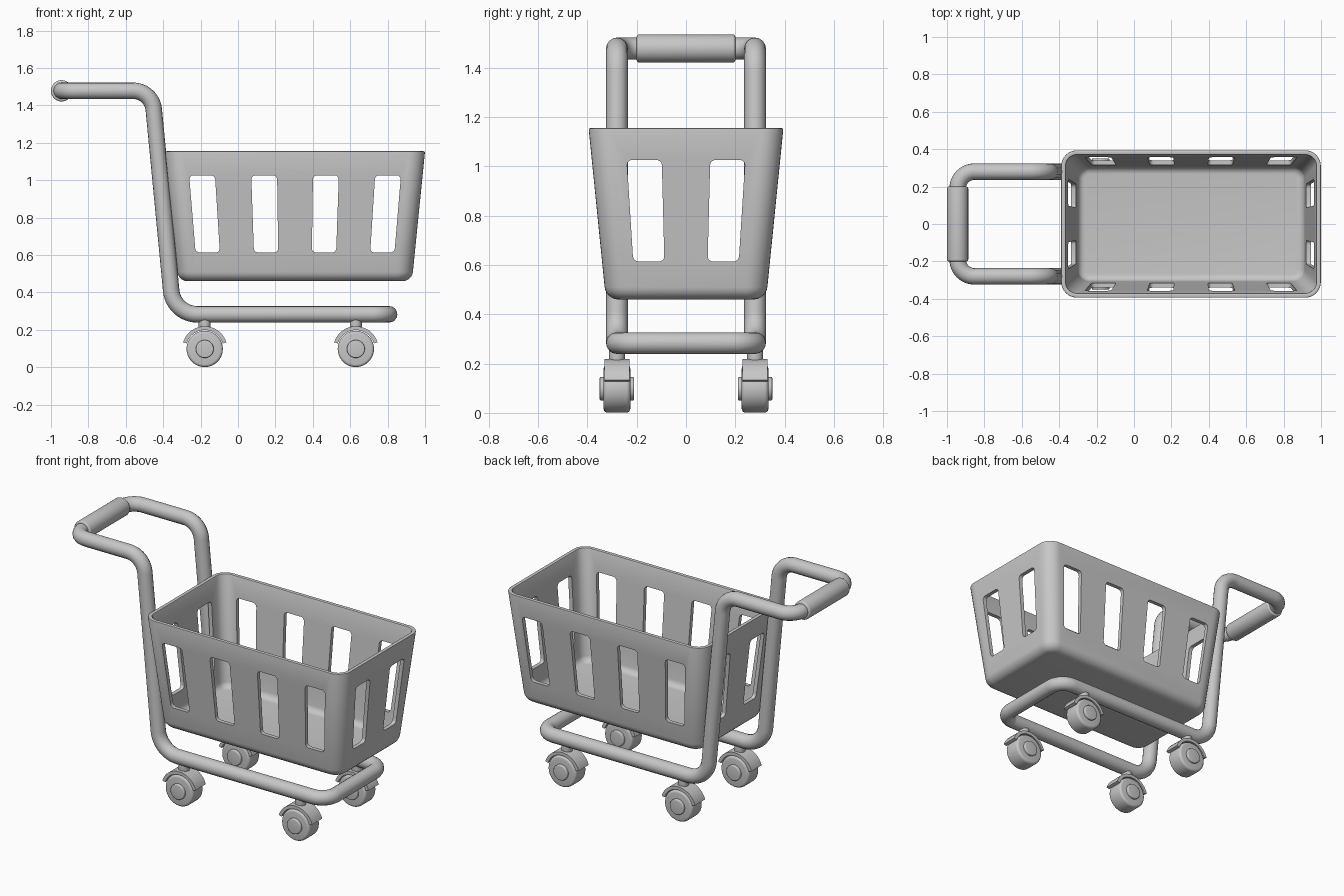
import bpy, bmesh, math
from mathutils import Vector

if "Cube" in bpy.data.objects:
    bpy.data.objects.remove(bpy.data.objects["Cube"])

grey = bpy.data.materials.new("plain grey")
grey.use_nodes = True
COLOUR = (0.57, 0.57, 0.57, 1)
grey.diffuse_color = COLOUR
grey.node_tree.nodes["Principled BSDF"].inputs["Base Color"].default_value = COLOUR


def finish(obj, angle=35):
    """Give an object its material and smooth shading with sharp edges."""
    obj.data.materials.clear()
    obj.data.materials.append(grey)
    bpy.ops.object.select_all(action="DESELECT")
    obj.select_set(True)
    bpy.context.view_layer.objects.active = obj
    bpy.ops.object.shade_smooth_by_angle(angle=math.radians(angle))


def loft(name, rings):
    """Skin a row of equal rings of points and cap both ends."""
    bm = bmesh.new()
    loops = [[bm.verts.new(p) for p in ring] for ring in rings]
    n = len(loops[0])
    for a, b in zip(loops, loops[1:]):
        for i in range(n):
            j = (i + 1) % n
            bm.faces.new((a[i], a[j], b[j], b[i]))
    bm.faces.new(loops[0][::-1])
    bm.faces.new(loops[-1])
    bmesh.ops.recalc_face_normals(bm, faces=bm.faces)
    mesh = bpy.data.meshes.new(name)
    bm.to_mesh(mesh)
    bm.free()
    obj = bpy.data.objects.new(name, mesh)
    bpy.context.collection.objects.link(obj)
    return obj


def rounded_rect(hx, hy, r, steps=8):
    """Outline of a rectangle with rounded corners."""
    pts = []
    for k, (sx, sy) in enumerate([(1, 1), (-1, 1), (-1, -1), (1, -1)]):
        for i in range(steps + 1):
            a = math.pi / 2 * (k + i / steps)
            pts.append((sx * (hx - r) + r * math.cos(a), sy * (hy - r) + r * math.sin(a)))
    return pts


def roller(name, centre, radius, half, bevel, axis="y", n=40):
    """Cylinder with rounded rims along y or z."""
    arc = [math.pi / 2 * i / 4 for i in range(5)]
    prof = [(radius - bevel * (1 - math.sin(a)), -half + bevel * (1 - math.cos(a))) for a in arc]
    prof += [(r, -t) for r, t in reversed(prof)]
    rings = []
    for r, t in prof:
        ring = []
        for i in range(n):
            u, v = (r * f(math.tau * i / n) for f in (math.cos, math.sin))
            ring.append(Vector(centre) + Vector((u, t, v) if axis == "y" else (u, v, t)))
        rings.append(ring)
    finish(loft(name, rings))


# Basket: tapered tub with a rounded base, rim and corners
MID_X, BASE, TOP, WALL = 0.305, 0.46, 1.155, 0.025


def half_x(z):
    return 0.625 + 0.07 * (z - BASE) / (TOP - BASE)


def half_y(z):
    return 0.325 + 0.07 * (z - BASE) / (TOP - BASE)


def fillet_profile(z, inset, r):
    angles = [math.pi / 2 * i / 6 for i in range(7)]
    return [(z + r * (1 - math.cos(a)), inset + r * (1 - math.sin(a))) for a in angles]


profile = fillet_profile(BASE, 0, 0.05)
profile += [(TOP - 0.008, 0), (TOP - 0.002, 0.002), (TOP, 0.008)]
profile += [(TOP, WALL - 0.008), (TOP - 0.002, WALL - 0.002), (TOP - 0.008, WALL)]
profile += fillet_profile(BASE + WALL, WALL, 0.035)[::-1]
basket = loft("basket", [
    [(MID_X + x, y, z) for x, y in rounded_rect(half_x(z) - d, half_y(z) - d, 0.085 - d)]
    for z, d in profile])


# Slots: tapered cutters running right through opposite walls
def slot_cutter(offset, along_y):
    z_mid, width = 0.82, half_x if along_y else half_y
    rings = []
    for depth in (-1, 1):
        ring = []
        for u, v in rounded_rect(0.067, 0.206, 0.022, 5):
            z = z_mid + v
            s = (offset + u) * width(z) / width(z_mid)
            ring.append((MID_X + s, depth, z) if along_y else (MID_X + depth, s, z))
        rings.append(ring)
    return loft("slot_cutter", rings)


cutters = [slot_cutter(o, True) for o in (-0.482, -0.16, 0.16, 0.482)]
cutters += [slot_cutter(o, False) for o in (-0.16, 0.16)]
for cutter in cutters:
    cutter.hide_render = True
    mod = basket.modifiers.new("slot", "BOOLEAN")
    mod.operation, mod.solver, mod.object = "DIFFERENCE", "EXACT", cutter
cut = bpy.data.meshes.new_from_object(basket.evaluated_get(bpy.context.evaluated_depsgraph_get()))
basket.modifiers.clear()
basket.data = cut
for cutter in cutters:
    bpy.data.objects.remove(cutter)
finish(basket)


# Frame: one closed bent tube, from handle to lower rail
def bend(prev, p, nxt, r, steps=12):
    """Arc that rounds the corner p of a path."""
    d1, d2 = (prev - p).normalized(), (nxt - p).normalized()
    half = d1.angle(d2) / 2
    t = r / math.tan(half)
    to_centre = (d1 + d2).normalized() * r / math.sin(half)
    a, b = (d1 * t - to_centre).normalized(), (d2 * t - to_centre).normalized()
    sweep = a.angle(b)
    arc = []
    for i in range(steps + 1):
        w = sweep * i / steps
        spoke = (a * math.sin(sweep - w) + b * math.sin(w)) / math.sin(sweep)
        arc.append(p + to_centre + spoke * r)
    return arc


RAIL_Y = 0.28
side = [(-0.943, 1.478, 0.09), (-0.46, 1.478, 0.11), (-0.345, 0.283, 0.14), (0.808, 0.283, 0.09)]
corners = [(Vector((x, RAIL_Y, z)), r) for x, z, r in side]
corners += [(Vector((x, -RAIL_Y, z)), r) for x, z, r in reversed(side)]
path = []
for i, (p, r) in enumerate(corners):
    path += bend(corners[i - 1][0], p, corners[(i + 1) % len(corners)][0], r)

curve = bpy.data.curves.new("frame_path", "CURVE")
curve.dimensions = "3D"
curve.bevel_depth, curve.bevel_resolution = 0.044, 6
spline = curve.splines.new("POLY")
spline.points.add(len(path) - 1)
for pt, co in zip(spline.points, path):
    pt.co = (*co, 1)
spline.use_cyclic_u = True
helper = bpy.data.objects.new("frame_path", curve)
bpy.context.collection.objects.link(helper)
tube = bpy.data.meshes.new_from_object(helper.evaluated_get(bpy.context.evaluated_depsgraph_get()))
bpy.data.objects.remove(helper)
frame = bpy.data.objects.new("frame", tube)
bpy.context.collection.objects.link(frame)
finish(frame, 50)

roller("handle_grip", (-0.943, 0, 1.478), 0.057, 0.2, 0.01)


# Casters: wheel, hub, curved guard and stem
def guard(name, x, y, z):
    rings = []
    for i in range(25):
        a = math.radians(17 + 146 * i / 24)
        rings.append([(x + r * math.cos(a), y + w, z + r * math.sin(a))
                      for r, w in ((0.101, -0.05), (0.121, -0.05), (0.121, 0.05), (0.101, 0.05))])
    finish(loft(name, rings))


WHEEL_Z = 0.098
for end, x in (("rear", -0.178), ("front", 0.63)):
    for hand, y in (("left", RAIL_Y), ("right", -RAIL_Y)):
        tag = f"{end}_{hand}"
        roller(f"wheel_{tag}", (x, y, WHEEL_Z), 0.097, 0.054, 0.015)
        roller(f"hub_{tag}", (x, y, WHEEL_Z), 0.048, 0.07, 0.006)
        guard(f"guard_{tag}", x, y, WHEEL_Z)
        roller(f"stem_{tag}", (x, y, 0.235), 0.032, 0.025, 0.002, "z")
